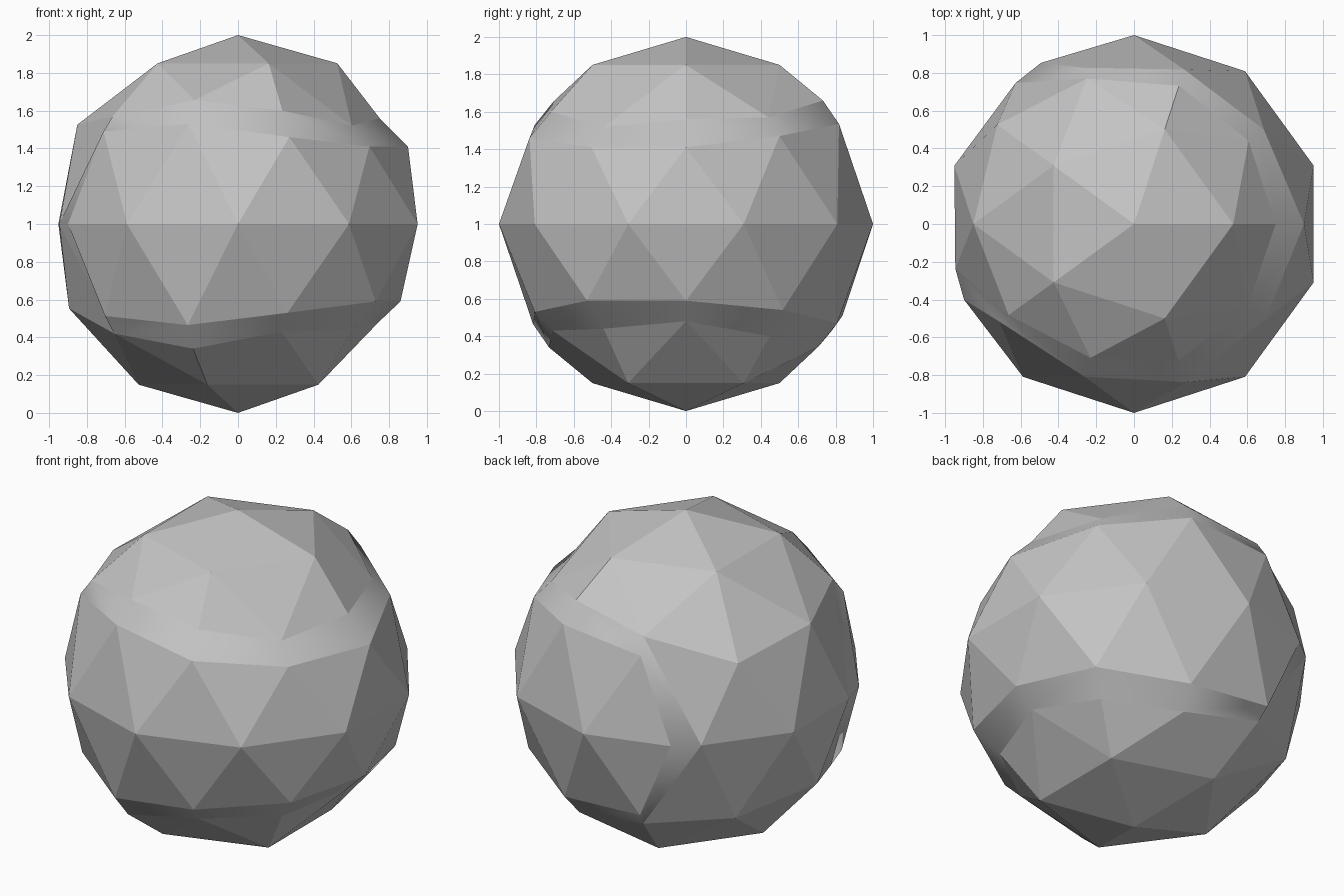
import bpy, bmesh
from math import atan2, degrees, radians, cos, sin

cube = bpy.data.objects.get("Cube")
if cube:
    bpy.data.objects.remove(cube, do_unlink=True)

AXIS = -18  # direction of the side panel's middle

# Seam shape, keyed by angle from the axis: (radius, height) on each side
SIDE_RIM = {-126: (.88, .49), -90: (.85, .53), -54: (.88, .46), -18: (.86, .41),
            18: (.90, .41), 54: (.85, .47), 90: (.86, .535), 126: (.87, .487)}
CAP_RIM = {-126: (.82, .57), -90: (.745, .655), -54: (.76, .60), -18: (.744, .52),
           18: (.75, .56), 54: (.75, .57), 90: (.77, .66), 126: (.81, .58)}


def turn(co):
    """Whole-degree angle from the axis, in -180..180."""
    return round((degrees(atan2(co.y, co.x)) - AXIS + 180) % 360 - 180)


def level(co):
    return 0 if abs(co.z) < .05 else (1 if co.z > 0 else -1)


def on_seam(co):
    if level(co) == 0:
        return abs(turn(co)) == 144
    return .4 < abs(co.z) < .6 and abs(turn(co)) <= 126


def place(angle, side, is_panel):
    """Position of a seam corner; the lower half is the upper half turned over."""
    if side == 0:
        a = (138 if is_panel else 148) * (1 if angle > 0 else -1)
        r, z = (.985 if is_panel else .975), 0
    else:
        r, z = (SIDE_RIM if is_panel else CAP_RIM)[angle * side]
        a, z = angle, z * side
    a = radians(a + AXIS)
    return r * cos(a), r * sin(a), z + 1


# Faceted ball
bm = bmesh.new()
bmesh.ops.create_icosphere(bm, subdivisions=2, radius=1)
key = {}
for v in bm.verts:
    if on_seam(v.co):
        key[v] = (turn(v.co), level(v.co))
seam_edges = [e for e in bm.edges if all(v in key for v in e.verts)]
seam_keys = [tuple(key[v] for v in e.verts) for e in seam_edges]

# Cut the ball into two interlocking panels
bmesh.ops.split_edges(bm, edges=seam_edges)


def in_panel(face):
    return any(level(v.co) == 0 and abs(turn(v.co)) < 130 for v in face.verts)


corners = {}
for v in bm.verts:
    if on_seam(v.co):
        corners[(turn(v.co), level(v.co), in_panel(v.link_faces[0]))] = v
for (angle, side, is_panel), v in corners.items():
    v.co.z = v.co.z
for v in bm.verts:
    if v not in corners.values():
        v.co.z += 1
for (angle, side, is_panel), v in corners.items():
    v.co = place(angle, side, is_panel)

# Smooth band joining the panels
for f in bm.faces:
    f.smooth = False
for k1, k2 in seam_keys:
    loop = [corners[k1 + (True,)], corners[k2 + (True,)],
            corners[k2 + (False,)], corners[k1 + (False,)]]
    bm.faces.new(loop).smooth = True
bmesh.ops.recalc_face_normals(bm, faces=bm.faces)

mesh = bpy.data.meshes.new("seamed_ball")
bm.to_mesh(mesh)
bm.free()
ball = bpy.data.objects.new("seamed_ball", mesh)
bpy.context.collection.objects.link(ball)

# Plain grey
grey = bpy.data.materials.new("plain_grey")
grey.use_nodes = True
colour = (.55, .55, .55, 1)
grey.diffuse_color = colour
for node in grey.node_tree.nodes:
    if node.type == 'BSDF_PRINCIPLED':
        node.inputs["Base Color"].default_value = colour
mesh.materials.append(grey)
